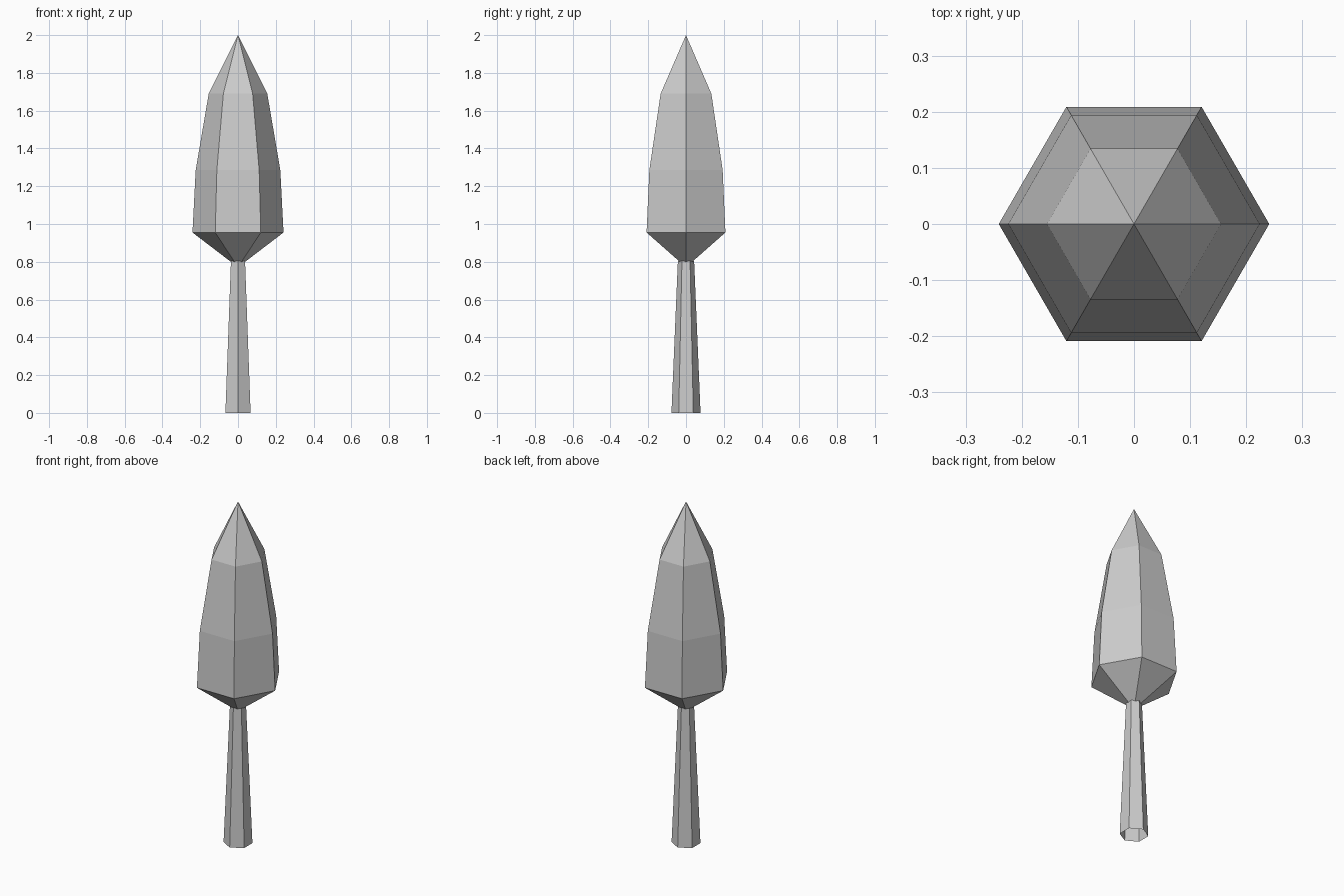
import bpy, bmesh
from math import cos, sin, pi

if "Cube" in bpy.data.objects:
    bpy.data.objects.remove(bpy.data.objects["Cube"])


def hex_loft(name, rings, offset=0.0, sides=6):
    """Skin flat-faced walls through (radius, z) rings; radius 0 makes a tip."""
    bm = bmesh.new()
    prev = None
    for r, z in rings:
        if r == 0:
            cur = [bm.verts.new((0, 0, z))] * sides
        else:
            cur = [bm.verts.new((r * cos(offset + 2 * pi * i / sides),
                                 r * sin(offset + 2 * pi * i / sides), z))
                   for i in range(sides)]
        if prev:
            for i in range(sides):
                j = (i + 1) % sides
                quad = [prev[i], prev[j], cur[j], cur[i]]
                bm.faces.new(list(dict.fromkeys(quad)))
        prev = cur
    mesh = bpy.data.meshes.new(name)
    bm.to_mesh(mesh)
    bm.free()
    obj = bpy.data.objects.new(name, mesh)
    bpy.context.collection.objects.link(obj)
    return obj


# Tapered trunk, open at the base, corners facing front and back
hex_loft("trunk", [(0.077, 0), (0.043, 0.805)], offset=pi / 6)

# Foliage crown, corners facing left and right
hex_loft("crown", [(0.038, 0.80), (0.241, 0.955), (0.224, 1.285),
                   (0.155, 1.69), (0, 2.0)])
